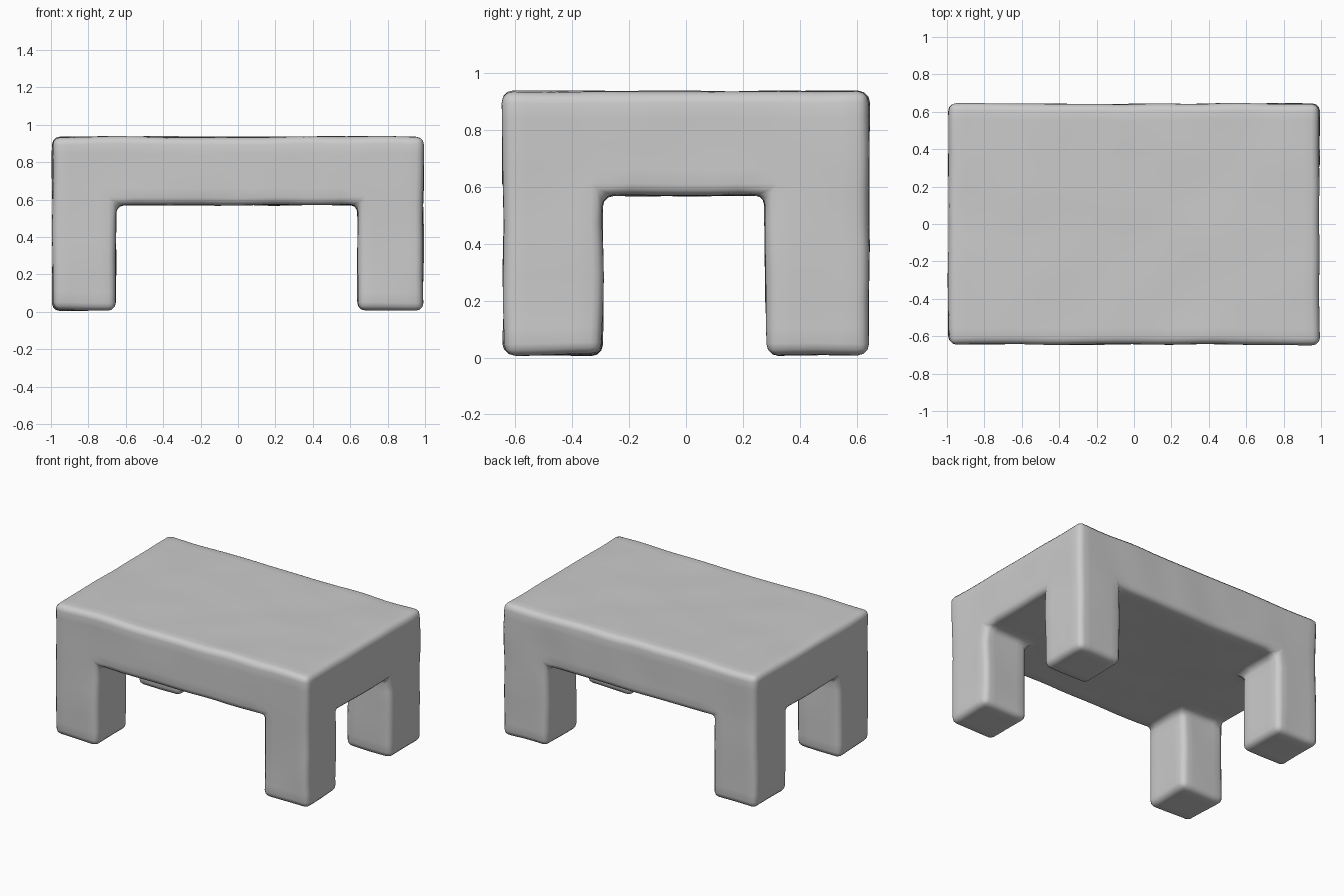
import bpy
import bmesh
import math
from mathutils import Vector, noise

cube = bpy.data.objects.get("Cube")
if cube:
    bpy.data.objects.remove(cube)

# Flat clay colour
clay = bpy.data.materials.new("grey clay")
clay.use_nodes = True
colour = (0.6, 0.6, 0.6, 1)
clay.diffuse_color = colour
clay.node_tree.nodes["Principled BSDF"].inputs["Base Color"].default_value = colour


def ticks(stops, step=0.09):
    """Even grid lines that pass through every stop."""
    out = [stops[0]]
    for a, b in zip(stops, stops[1:]):
        n = max(1, round((b - a) / step))
        out += [a + (b - a) * i / n for i in range(1, n + 1)]
    return out


# Outer faces, inner leg faces and underside of the slab
X = (-0.992, -0.652, 0.64, 0.99)
Y = (-0.643, -0.293, 0.282, 0.643)
Z = (0.008, 0.572, 0.935)
axes = [ticks(s) for s in (X, Y, Z)]


def solid(cell):
    """True where the cell lies in the slab or in one of the four legs."""
    if any(i < 0 or i >= len(a) - 1 for i, a in zip(cell, axes)):
        return False
    x, y, z = [(a[i] + a[i + 1]) / 2 for i, a in zip(cell, axes)]
    return z > Z[1] or (not X[1] < x < X[2] and not Y[1] < y < Y[2])


# Skin of the table: one quad wherever a solid cell meets air
bm = bmesh.new()
verts = {}


def vert(key):
    if key not in verts:
        verts[key] = bm.verts.new([a[i] for i, a in zip(key, axes)])
    return verts[key]


nx, ny, nz = [len(a) - 1 for a in axes]
cells = [(i, j, k) for i in range(nx) for j in range(ny) for k in range(nz)]
for cell in filter(solid, cells):
    for axis in range(3):
        for side in (0, 1):
            near = list(cell)
            near[axis] += 2 * side - 1
            if solid(near):
                continue
            u, v = (axis + 1) % 3, (axis + 2) % 3
            ring = []
            for du, dv in ((0, 0), (1, 0), (1, 1), (0, 1)):
                key = list(cell)
                key[axis] += side
                key[u] += du
                key[v] += dv
                ring.append(vert(tuple(key)))
            bm.faces.new(ring if side else ring[::-1])

# Soft rounded edges
bm.normal_update()
sharp = [e for e in bm.edges if e.calc_face_angle(0) > 0.5]
bmesh.ops.bevel(bm, geom=sharp, offset=0.04, offset_type='OFFSET',
                segments=3, profile=0.5, affect='EDGES', clamp_overlap=True)

# Gentle hand-formed waviness
for v in bm.verts:
    v.co += noise.noise_vector(v.co * 3.5 + Vector((5, 2, 7))) * 0.008

mesh = bpy.data.meshes.new("table")
bm.to_mesh(mesh)
bm.free()
mesh.materials.append(clay)
table = bpy.data.objects.new("table", mesh)
bpy.context.collection.objects.link(table)

bpy.ops.object.select_all(action='DESELECT')
table.select_set(True)
bpy.context.view_layer.objects.active = table
bpy.ops.object.shade_smooth_by_angle(angle=math.radians(60))
